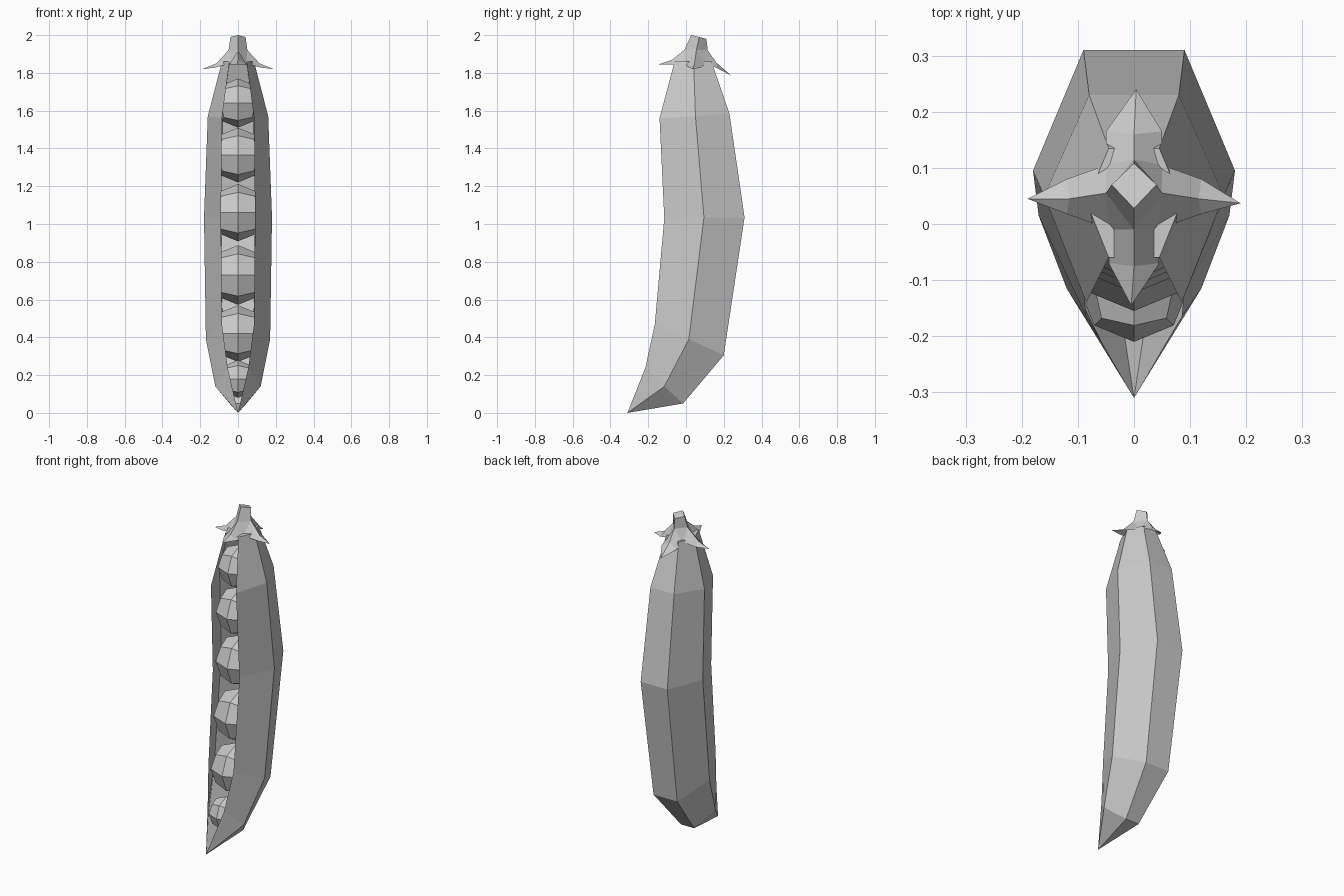
import bpy, bmesh
from mathutils import Vector

if "Cube" in bpy.data.objects:
    bpy.data.objects.remove(bpy.data.objects["Cube"])


def make_object(name, verts, faces):
    mesh = bpy.data.meshes.new(name)
    mesh.from_pydata(verts, [], faces)
    bm = bmesh.new()
    bm.from_mesh(mesh)
    bmesh.ops.recalc_face_normals(bm, faces=bm.faces[:])
    bm.to_mesh(mesh)
    bm.free()
    obj = bpy.data.objects.new(name, mesh)
    bpy.context.collection.objects.link(obj)
    return obj


# Pod shell: open six-point sections; each level lists front lip, side ridge, back ridge
levels = [
    [(.045, -.06, 1.86), (.085, .04, 1.86), (.045, .135, 1.86)],
    [(.085, -.14, 1.56), (.16, .05, 1.57), (.08, .23, 1.585)],
    [(.09, -.115, 1.03), (.18, .095, 1.035), (.09, .31, 1.035)],
    [(.085, -.165, .47), (.17, .015, .39), (.08, .20, .305)],
    [(.055, -.215, .24), (.12, -.115, .14), (.045, -.015, .05)],
]
verts, faces = [], []
for level in levels:
    verts += level + [(-x, y, z) for x, y, z in reversed(level)]
for i in range(len(levels) - 1):
    for j in range(5):
        a = i * 6 + j
        faces.append((a, a + 1, a + 7, a + 6))
tip = len(verts)
verts.append((0, -.31, 0))
last = tip - 6
faces += [(last + j, last + j + 1, tip) for j in range(5)]
faces.append(tuple(range(6)))
make_object("pod_shell", verts, faces)

# Peas: subdivided cubes rounded to spheres (centre y, centre z, radius)
peas = [(.03, 1.64, .13), (.035, 1.365, .145), (.045, 1.06, .152),
        (.035, .73, .158), (-.005, .42, .15), (-.11, .18, .1)]
for n, (y, z, r) in enumerate(peas):
    bm = bmesh.new()
    bmesh.ops.create_cube(bm, size=2)
    bmesh.ops.subdivide_edges(bm, edges=bm.edges[:], cuts=1, use_grid_fill=True)
    for v in bm.verts:
        v.co = v.co.normalized() * r + Vector((0, y, z))
    mesh = bpy.data.meshes.new("pea")
    bm.to_mesh(mesh)
    bm.free()
    bpy.context.collection.objects.link(bpy.data.objects.new(f"pea_{n + 1}", mesh))

# Stem and leafy cap: order of directions is front, right, back, left
stem_top = [(0, .028, 2.0), (.04, .07, 1.99), (0, .108, 1.98), (-.04, .07, 1.99)]
neck = [(0, -.01, 1.92), (.05, .055, 1.92), (0, .115, 1.92), (-.05, .055, 1.92)]
valley = [(.042, -.01, 1.85), (.05, .105, 1.85), (-.05, .105, 1.85), (-.042, -.01, 1.85)]
ridge = [(0, -.075, 1.868), (.115, .045, 1.85), (0, .16, 1.855), (-.115, .045, 1.85)]
side_a = [(-.045, -.07, 1.845), (.12, .018, 1.828), (.05, .165, 1.825), (-.12, .08, 1.828)]
side_b = [(.045, -.07, 1.845), (.12, .08, 1.828), (-.05, .165, 1.825), (-.12, .018, 1.828)]
tips = [(-.005, -.145, 1.845), (.19, .037, 1.82), (.004, .24, 1.785), (-.19, .045, 1.82)]
verts = stem_top + neck + valley + ridge + side_a + side_b + tips
faces = [(0, 1, 2, 3)]
for k in range(4):
    n, p = (k + 1) % 4, (k - 1) % 4
    s, nk, va, ri, a, b, t = (k + 4 * i for i in range(7))
    faces += [(s, nk, 4 + n, n),            # stem wall
              (nk, va, 4 + n),              # web between leaves
              (nk, 8 + p, a, ri), (nk, ri, b, va),
              (ri, a, t), (ri, t, b)]       # leaf point
make_object("stem_and_leaf_cap", verts, faces)
